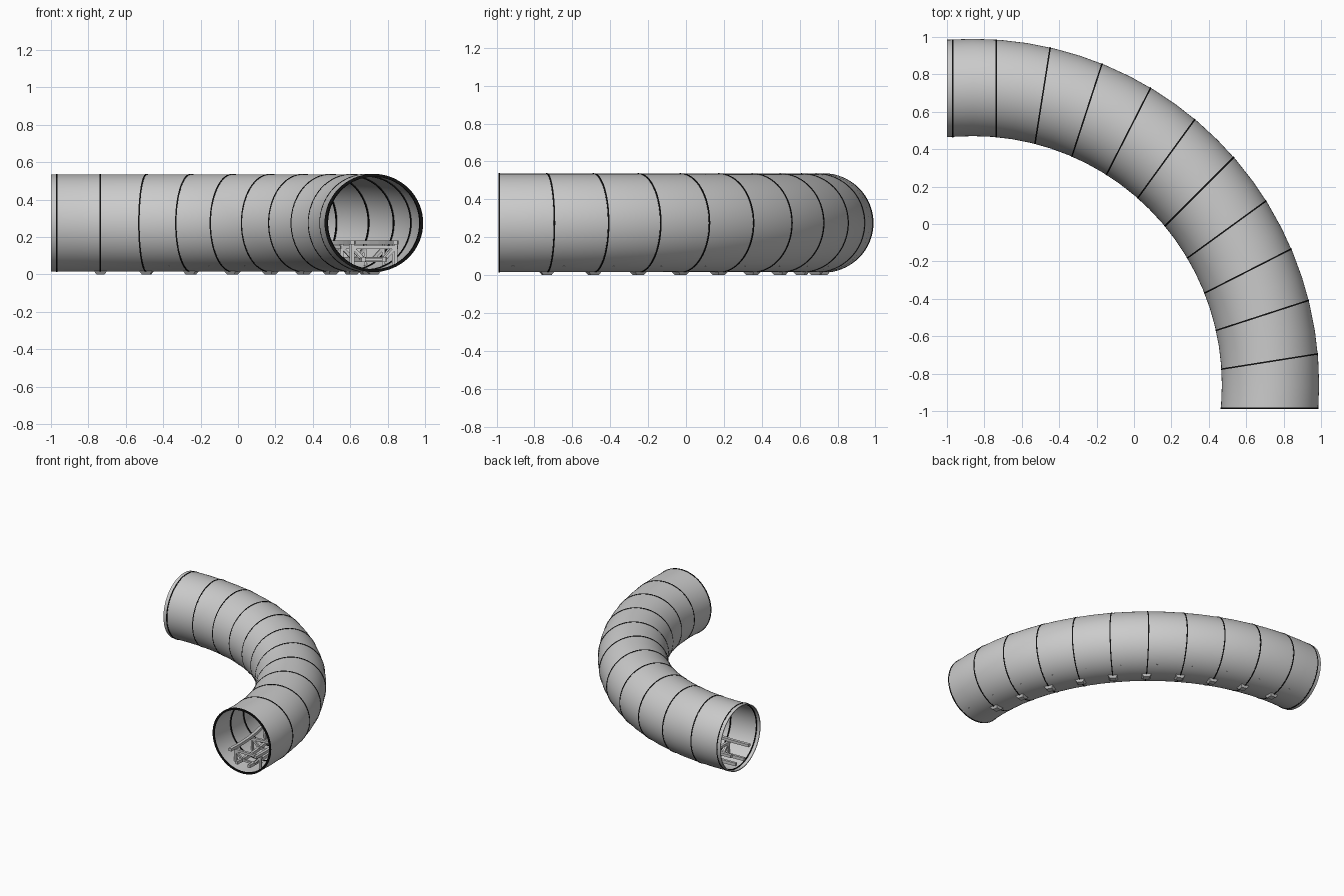
import bpy, bmesh, math
from mathutils import Vector

if "Cube" in bpy.data.objects:
    bpy.data.objects.remove(bpy.data.objects["Cube"])

CX, CY, CZ = -0.86, -0.86, 0.275   # bend centre and tube axis height
R, TUBE, WALL = 1.59, 0.26, 0.007
STEP, SEGS, SIDES = 9.0, 11, 64


def material(name, c):
    m = bpy.data.materials.new(name)
    m.diffuse_color = (*c, 1)
    m.use_nodes = True
    m.node_tree.nodes["Principled BSDF"].inputs["Base Color"].default_value = m.diffuse_color
    return m


GREY = material("light_grey", (0.6, 0.6, 0.6))
BLACK = material("black", (0.005, 0.005, 0.005))


def frame(deg, tilt=None):
    """Origin on the bend, outward direction and travel direction."""
    a, t = math.radians(deg), math.radians(deg if tilt is None else tilt)
    o = Vector((CX + R * math.cos(a), CY + R * math.sin(a), CZ))
    return o, Vector((math.cos(t), math.sin(t), 0)), Vector((-math.sin(t), math.cos(t), 0))


def at(f, x, z, along=0.0):
    return f[0] + f[1] * x + f[2] * along + Vector((0, 0, z))


def sweep(name, loops, mat, closed=False, smooth=False):
    """Skin matching loops of points; cap the ends or join them up."""
    bm = bmesh.new()
    rows = [[bm.verts.new(p) for p in loop] for loop in loops]
    n = len(rows[0])
    pairs = list(zip(rows, rows[1:])) + ([(rows[-1], rows[0])] if closed else [])
    for a, b in pairs:
        for i in range(n):
            bm.faces.new((a[i], a[(i + 1) % n], b[(i + 1) % n], b[i]))
    if not closed:
        bm.faces.new(rows[0])
        bm.faces.new(rows[-1])
    bmesh.ops.recalc_face_normals(bm, faces=bm.faces)
    me = bpy.data.meshes.new(name)
    bm.to_mesh(me)
    bm.free()
    me.materials.append(mat)
    ob = bpy.data.objects.new(name, me)
    bpy.context.collection.objects.link(ob)
    if smooth:
        bpy.ops.object.select_all(action='DESELECT')
        ob.select_set(True)
        bpy.context.view_layer.objects.active = ob
        bpy.ops.object.shade_smooth_by_angle(angle=math.radians(35))
    return ob


def circle(f, r, along=0.0):
    return [at(f, r * math.cos(2 * math.pi * i / SIDES),
               r * math.sin(2 * math.pi * i / SIDES), along) for i in range(SIDES)]


def bar(name, a, b, w):
    """Square bar between two points."""
    d = (b - a).normalized()
    s = d.cross(Vector((0, 0, 1)))
    s = s.normalized() if s.length > 0.01 else Vector((1, 0, 0))
    u = s.cross(d)
    sq = [(s * i + u * j) * w / 2 for i, j in ((-1, -1), (1, -1), (1, 1), (-1, 1))]
    return sweep(name, [[p + q for q in sq] for p in (a, b)], GREY)


# Tube shell, squared off at both ends
first, last = -STEP / 2, STEP * (SEGS - 0.5)
stations = [frame(first, 0)]
stations += [frame(first + STEP / 2 * i) for i in range(1, 2 * SEGS)]
end = frame(last, 90)
end[0].x = -1.0
stations.append(end)
sweep("tube_shell", [circle(f, TUBE) for f in stations]
      + [circle(f, TUBE - WALL) for f in reversed(stations)], GREY, closed=True, smooth=True)

# Black seam rings, square to the section they start
for k in range(SEGS + 1):
    f = frame(first + STEP * k, min(STEP * k, 90))
    if k == SEGS:
        f[0].x = -0.97
    w, ro, ri = 0.004, TUBE + 0.0025, TUBE - 0.013
    sweep(f"seam_ring_{k}", [circle(f, ro, -w), circle(f, ro, w),
                             circle(f, ri, w), circle(f, ri, -w)], BLACK, closed=True, smooth=True)
    # Small pad under the seam
    if 0 < k < SEGS:
        sweep(f"foot_pad_{k}", [[at(f, sx * e, z - CZ, sy * e)
              for sx, sy in ((-1, -1), (1, -1), (1, 1), (-1, 1))]
              for e, z in ((0.022, 0.0), (0.04, 0.025))], GREY)

# Guideway rails inside the tube
path = [frame(first + 0.3, 0)] + stations[1:-1] + [end]
for name, x, z, w, h in (("upper_rail_outer", 0.115, -0.105, 0.024, 0.022),
                         ("upper_rail_inner", -0.115, -0.105, 0.024, 0.022),
                         ("lower_rail_outer", 0.055, -0.195, 0.02, 0.025),
                         ("lower_rail_inner", -0.055, -0.195, 0.02, 0.025)):
    sweep(name, [[at(f, x + i * w / 2, z + j * h / 2) for i, j in
                  ((-1, -1), (1, -1), (1, 1), (-1, 1))] for f in path], GREY)

# Cross frames carrying the rails
for k in range(SEGS):
    f = frame(first + STEP * (k + 0.3))
    bar(f"cross_beam_{k}", at(f, -0.125, -0.13), at(f, 0.125, -0.13), 0.02)
    bar(f"lower_tie_{k}", at(f, -0.06, -0.195), at(f, 0.06, -0.195), 0.016)
    for side, s in (("outer", 1), ("inner", -1)):
        bar(f"brace_{side}_{k}", at(f, s * 0.12, -0.125), at(f, s * 0.05, -0.2), 0.016)
        bar(f"post_{side}_{k}", at(f, s * 0.115, -0.105), at(f, s * 0.115, -0.23), 0.016)
